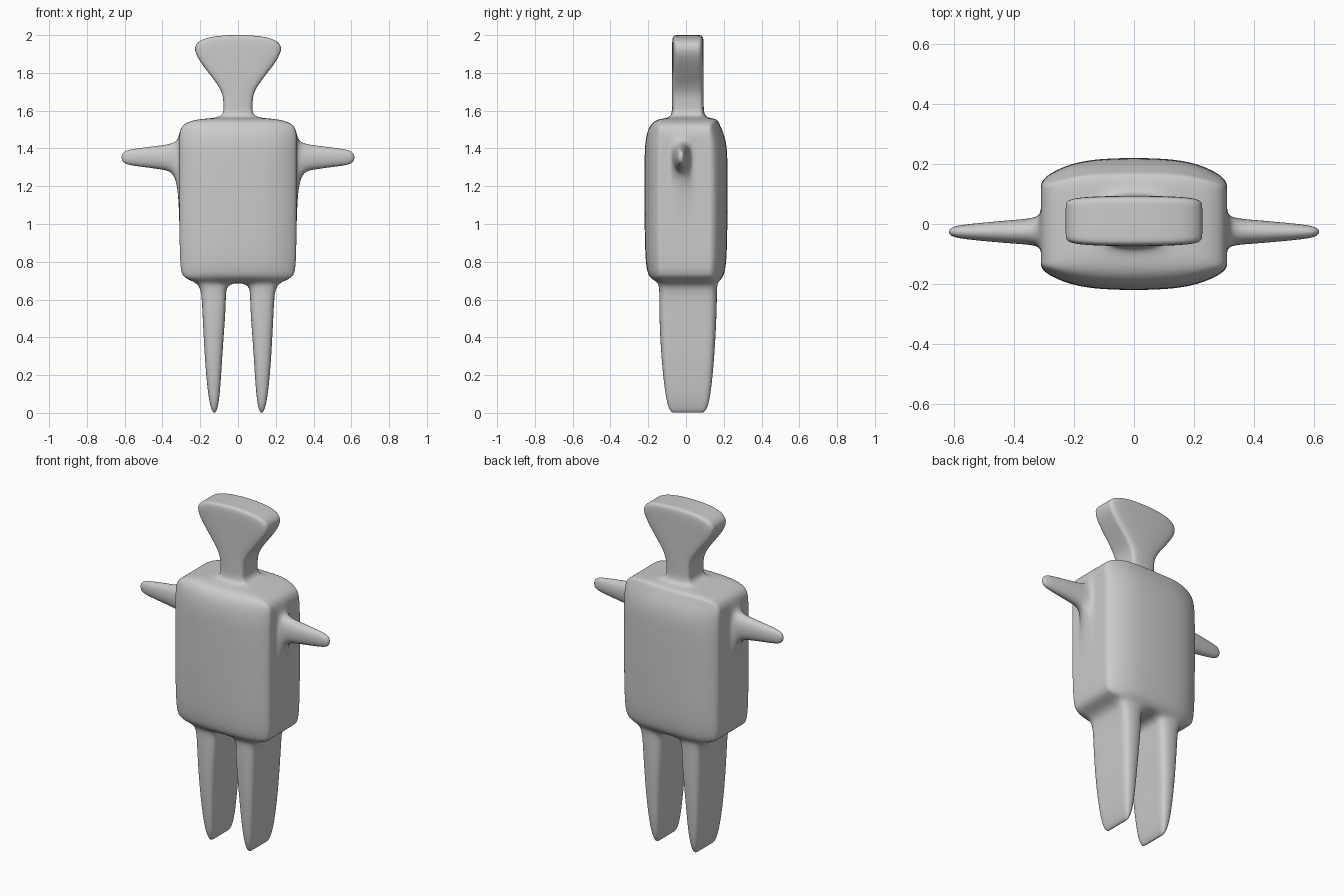
import bpy, bmesh

if "Cube" in bpy.data.objects:
    bpy.data.objects.remove(bpy.data.objects["Cube"])

# Control lattice of the body; limbs continue the lattice outwards
XS = [0.07, 0.20, 0.31]
YS = [-0.22, -0.14, -0.075, -0.045, 0.065, 0.095, 0.165, 0.22]
SIDE_YS = [-0.16, -0.125, -0.10, -0.075, 0.025, 0.06, 0.115, 0.155]
ZS = [0.69, 0.78, 1.26, 1.44, 1.56]
# Leg rows: z, inner x, outer x, front y, back y
LEG = [(0.60, 0.06, 0.19, -0.147, 0.168),
       (0.30, 0.085, 0.178, -0.136, 0.155),
       (-0.012, 0.10, 0.15, -0.10, 0.122)]
# Neck and head rows: z, half width
HEAD = [(1.64, 0.078), (1.72, 0.08), (1.92, 0.265), (2.004, 0.19)]
# Arm rows: x, half depth, half height
ARM = [(0.39, 0.044, 0.07), (0.55, 0.029, 0.05), (0.622, 0.017, 0.034)]


def position(i, j, k):
    side = 1 if i >= 3 else -1
    a = i - 3 if side > 0 else 2 - i
    if k < 0:                                   # legs
        z, x0, x1, y0, y1 = LEG[-k - 1]
        t = (YS[j] - YS[1]) / (YS[6] - YS[1])
        return side * (x0 if a == 0 else x1), y0 + t * (y1 - y0), z
    if k > 4:                                   # neck and head
        z, w = HEAD[k - 5]
        return side * w, YS[j], z
    if a > 2:                                   # arms
        x, hy, hz = ARM[a - 3]
        return side * x, -0.026 + (hy if j == 4 else -hy), 1.353 + (hz if k == 3 else -hz)
    # torso
    x, y, z = XS[a], YS[j], ZS[k]
    rim = j in (0, 7)
    if a == 1 and rim:
        y *= 0.95
    if a == 2:
        y = SIDE_YS[j]
    if k == 4 and (rim or a == 2):
        z = 1.53
    if k == 0 and (rim or a == 2):
        z = 0.71
        x = min(x, 0.295)
    if rim and k in (0, 4):
        y *= 0.88 if (k == 0 or j == 0) else 0.8
    return side * x, y, z


# Filled lattice cells
cells = {(i, j, k) for i in range(5) for j in range(7) for k in range(4)}
cells |= {(i, j, k) for i in (1, 3) for j in range(1, 6) for k in (-1, -2, -3)}
cells |= {(2, j, k) for j in (2, 3, 4) for k in range(4, 8)}
cells |= {(i, 3, 2) for i in (-3, -2, -1, 5, 6, 7)}

# Skin the outside of the cells
bm = bmesh.new()
verts = {}


def vert(key):
    if key not in verts:
        verts[key] = bm.verts.new(position(*key))
    return verts[key]


for cell in cells:
    for axis in range(3):
        u, v = (axis + 1) % 3, (axis + 2) % 3
        for step in (0, 1):
            near = list(cell)
            near[axis] += 1 if step else -1
            if tuple(near) in cells:
                continue
            loop = []
            for du, dv in ((0, 0), (1, 0), (1, 1), (0, 1)):
                c = list(cell)
                c[axis] += step
                c[u] += du
                c[v] += dv
                loop.append(vert(tuple(c)))
            bm.faces.new(loop if step else loop[::-1])
bmesh.ops.recalc_face_normals(bm, faces=bm.faces)
for f in bm.faces:
    f.smooth = True

mesh = bpy.data.meshes.new("figure_body")
bm.to_mesh(mesh)
bm.free()
body = bpy.data.objects.new("figure_body", mesh)
bpy.context.collection.objects.link(body)
sub = body.modifiers.new("smooth", 'SUBSURF')
sub.levels = sub.render_levels = 3
